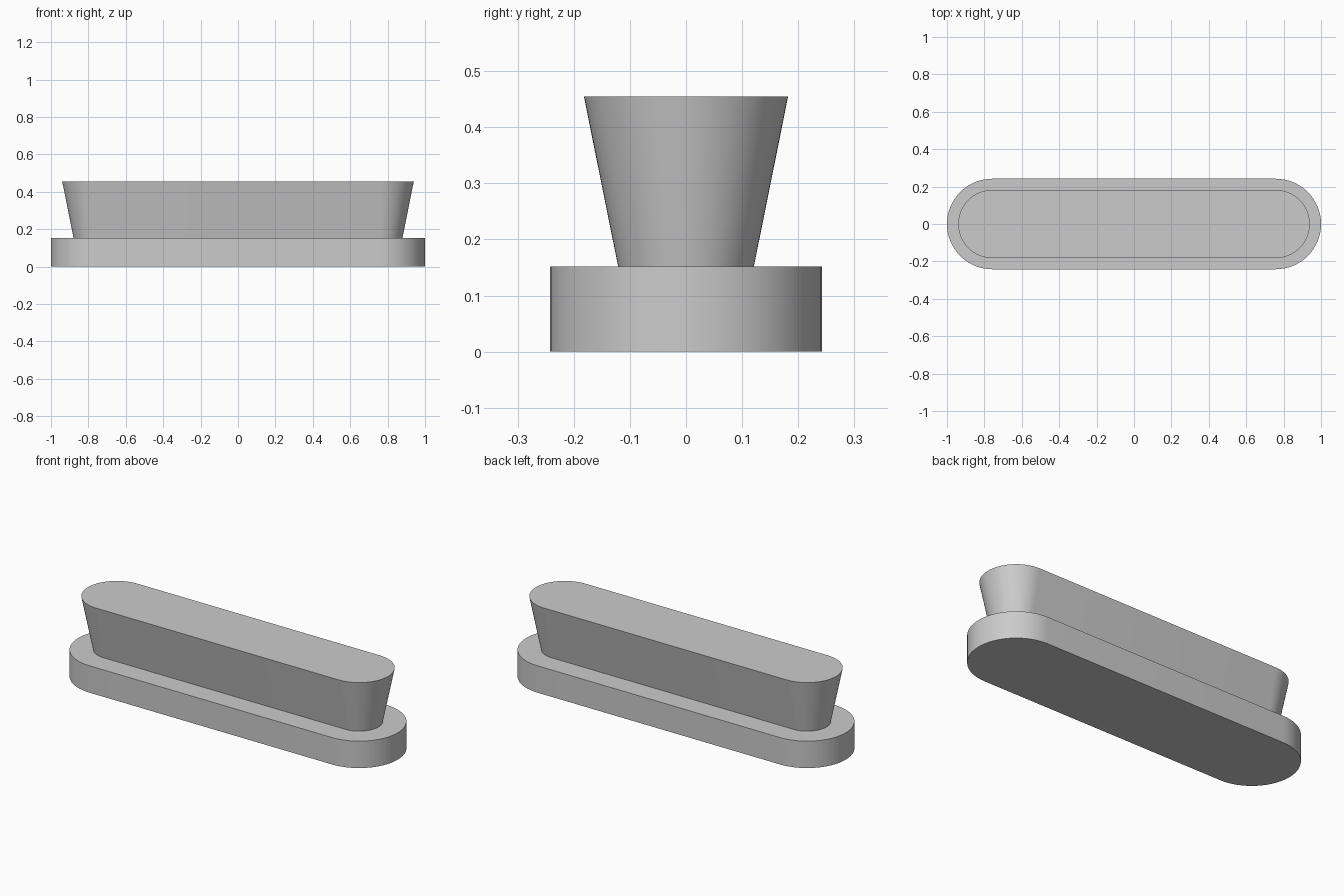
import bpy
import bmesh
import math

ARC_STEPS = 32      # segments in each rounded end
END_CENTRE = 0.758  # x of the rounded end centres

cube = bpy.data.objects.get("Cube")
if cube:
    bpy.data.objects.remove(cube, do_unlink=True)

# Plain grey finish
grey = bpy.data.materials.new("plain_grey")
grey.use_nodes = True
colour = (0.6, 0.6, 0.6, 1)
grey.diffuse_color = colour
grey.node_tree.nodes["Principled BSDF"].inputs["Base Color"].default_value = colour


def slot_ring(bm, radius, z):
    """Ring of vertices around a long slot shape with rounded ends."""
    ring = []
    for side in (1, -1):
        for i in range(ARC_STEPS + 1):
            a = math.pi * (i / ARC_STEPS - 0.5)
            ring.append(bm.verts.new((side * (END_CENTRE + radius * math.cos(a)),
                                      side * radius * math.sin(a), z)))
    return ring


def slot_solid(name, low_radius, high_radius, z_low, z_high):
    """Closed solid lofted between two slot outlines."""
    bm = bmesh.new()
    low = slot_ring(bm, low_radius, z_low)
    high = slot_ring(bm, high_radius, z_high)
    bm.faces.new(list(reversed(low)))
    bm.faces.new(high)
    count = len(low)
    for i in range(count):
        j = (i + 1) % count
        bm.faces.new((low[i], low[j], high[j], high[i]))
    mesh = bpy.data.meshes.new(name)
    bm.to_mesh(mesh)
    bm.free()
    mesh.materials.append(grey)
    obj = bpy.data.objects.new(name, mesh)
    bpy.context.collection.objects.link(obj)
    bpy.ops.object.select_all(action="DESELECT")
    obj.select_set(True)
    bpy.context.view_layer.objects.active = obj
    bpy.ops.object.shade_smooth_by_angle(angle=math.radians(30))
    return obj


# Wide straight-sided base
slot_solid("base", 0.242, 0.242, 0, 0.152)
# Upper body flaring outward towards the top
slot_solid("flared_body", 0.121, 0.182, 0.152, 0.455)
